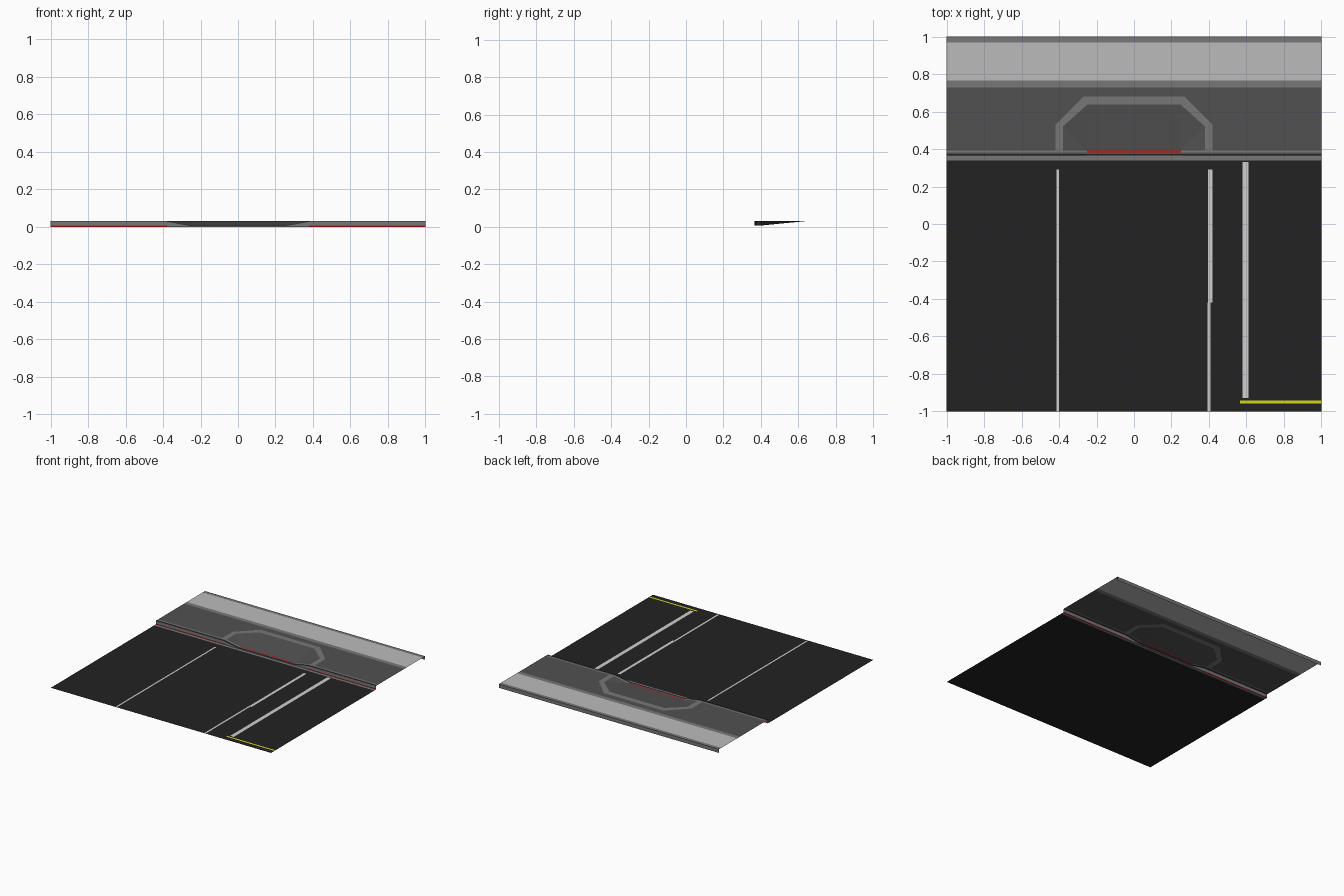
import bpy

cube = bpy.data.objects.get("Cube")
if cube:
    bpy.data.objects.remove(cube, do_unlink=True)


def material(name, r, g, b):
    m = bpy.data.materials.new(name)
    m.use_nodes = True
    m.diffuse_color = (r, g, b, 1)
    bsdf = m.node_tree.nodes["Principled BSDF"]
    bsdf.inputs["Base Color"].default_value = (r, g, b, 1)
    bsdf.inputs["Roughness"].default_value = 0.9
    return m


asphalt = material("asphalt black", 0.016, 0.016, 0.016)
paving = material("paving dark grey", 0.083, 0.083, 0.083)
stone = material("kerb mid grey", 0.185, 0.185, 0.185)
concrete = material("concrete light grey", 0.5, 0.5, 0.5)
white = material("line white", 0.62, 0.62, 0.62)
red = material("kerb red", 0.65, 0.007, 0.007)
yellow = material("line yellow", 0.67, 0.67, 0.01)

TOP, LIP = 0.03, 0.006      # pavement height, dropped kerb height
FACE, INNER = 0.365, 0.393  # front and back of the kerb in y


def surface(name, polygons, mat):
    """Open sheet made from a few polygons given as 3D corner lists."""
    verts, faces = [], []
    for poly in polygons:
        faces.append(list(range(len(verts), len(verts) + len(poly))))
        verts += poly
    mesh = bpy.data.meshes.new(name)
    mesh.from_pydata(verts, [], faces)
    mesh.materials.append(mat)
    obj = bpy.data.objects.new(name, mesh)
    bpy.context.collection.objects.link(obj)
    return obj


def flat(points, z):
    return [(x, y, z) for x, y in points]


def rect(x0, x1, y0, y1, z):
    return flat([(x0, y0), (x1, y0), (x1, y1), (x0, y1)], z)


def mirrored(poly):
    return [(-x, y, z) for x, y, z in reversed(poly)]


def both(polys):
    return polys + [mirrored(p) for p in polys]


# Road and gutter
surface("road", [rect(-1, 1, -1, 0.34, 0)], asphalt)
surface("gutter", [rect(-1, 1, 0.34, FACE, 0)], stone)

# Painted road lines
lines = [(-0.413, -0.4, -1, 0.29), (0.393, 0.408, -1, -0.42),
         (0.395, 0.418, -0.42, 0.29), (0.58, 0.612, -0.93, 0.33)]
surface("lane_lines", [rect(*l, 0.001) for l in lines], white)
surface("stop_line", [rect(0.565, 1, -0.958, -0.943, 0.001)], yellow)

# Kerb, dropped in the middle for the driveway
heights = [(0, LIP), (0.25, LIP), (0.38, TOP), (1, TOP)]
segments = list(zip(heights, heights[1:]))


def kerb_top(y0, y1, parts):
    return both([[(a, y0, za), (b, y0, zb), (b, y1, zb), (a, y1, za)]
                 for (a, za), (b, zb) in parts])


faces = []
for (a, za), (b, zb) in segments:
    base = LIP if b == 1 else 0
    faces.append([(a, FACE, base), (b, FACE, base), (b, FACE, zb), (a, FACE, za)])
surface("kerb_face", both(faces), stone)
surface("kerb_foot", both([[(0.38, FACE, 0), (1, FACE, 0),
                            (1, FACE, LIP), (0.38, FACE, LIP)]]), red)
surface("kerb_joint", kerb_top(FACE, 0.373, segments), asphalt)
surface("kerb_paving", kerb_top(0.373, 0.383, segments), paving)
surface("kerb_edge", kerb_top(0.383, INNER, segments[1:]), stone)
surface("kerb_red_lip", kerb_top(0.383, INNER, segments[:1]), red)

# Pavement around the driveway opening
outer = [(0.42, INNER), (0.42, 0.53), (0.27, 0.68)]
inner = [(0.38, INNER), (0.38, 0.52), (0.25, 0.637)]
side = flat([(1, INNER), (1, 0.73), (0.27, 0.73)] + outer[::-1], TOP)
surface("pavement", both([side]) + [rect(-0.27, 0.27, 0.68, 0.73, TOP)], paving)

# Stone border of the driveway
border = [flat([inner[i], outer[i], outer[i + 1], inner[i + 1]], TOP) for i in range(2)]
back = flat([(-0.25, 0.637), (0.25, 0.637), (0.27, 0.68), (-0.27, 0.68)], TOP)
surface("driveway_border", both(border) + [back], stone)

# Sloping driveway with flared sides
low, high = (0.25, INNER, LIP), (0.25, 0.637, TOP)
flare = [[low, (0.38, INNER, TOP), (0.38, 0.52, TOP)], [low, (0.38, 0.52, TOP), high]]
ramp = [(-0.25, INNER, LIP), low, high, (-0.25, 0.637, TOP)]
surface("driveway_ramp", both(flare) + [ramp], paving)

# Rear bands of the pavement and its back edge
surface("inner_band", [rect(-1, 1, 0.73, 0.765, TOP)], stone)
surface("concrete_strip", [rect(-1, 1, 0.765, 0.97, TOP)], concrete)
surface("rear_band", [rect(-1, 1, 0.97, 1, TOP),
                      [(1, 1, 0), (-1, 1, 0), (-1, 1, TOP), (1, 1, TOP)]], stone)
